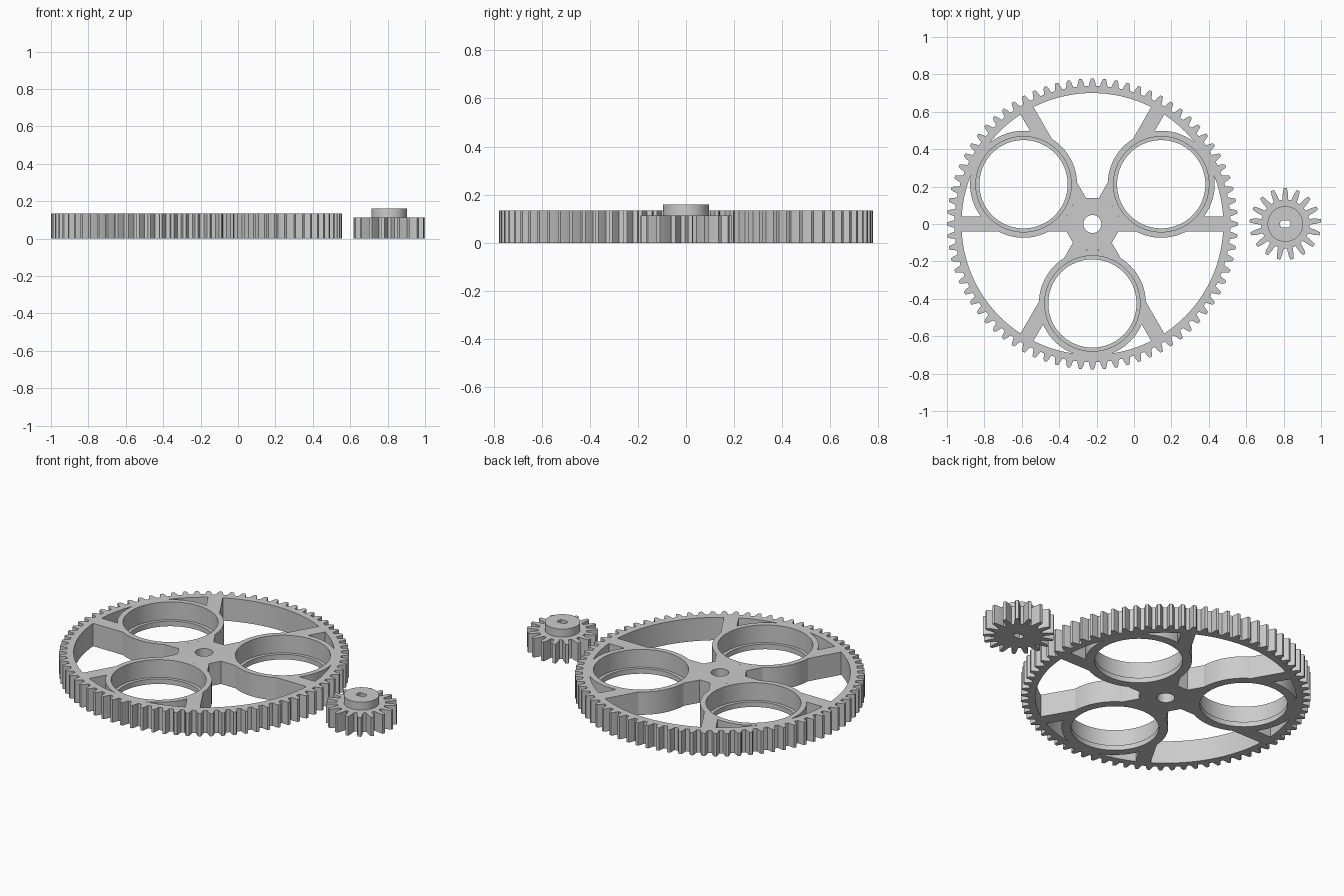
import bpy
import bmesh
from math import cos, sin, pi, radians

cube = bpy.data.objects.get("Cube")
if cube:
    bpy.data.objects.remove(cube, do_unlink=True)

grey = bpy.data.materials.new("light grey")
grey.use_nodes = True
COLOUR = (0.6, 0.6, 0.6, 1)
grey.diffuse_color = COLOUR
grey.node_tree.nodes["Principled BSDF"].inputs["Base Color"].default_value = COLOUR


def prism(name, outline, z0, z1):
    """Extrude a closed 2D outline between two heights."""
    bm = bmesh.new()
    base = bm.faces.new([bm.verts.new((x, y, z0)) for x, y in outline])
    top = bmesh.ops.extrude_face_region(bm, geom=[base])["geom"]
    verts = [v for v in top if isinstance(v, bmesh.types.BMVert)]
    bmesh.ops.translate(bm, vec=(0, 0, z1 - z0), verts=verts)
    bmesh.ops.recalc_face_normals(bm, faces=bm.faces[:])
    mesh = bpy.data.meshes.new(name)
    bm.to_mesh(mesh)
    bm.free()
    mesh.materials.append(grey)
    obj = bpy.data.objects.new(name, mesh)
    bpy.context.collection.objects.link(obj)
    return obj


def circle(r, cx=0, cy=0, n=96, turn=0):
    return [(cx + r * cos(2 * pi * i / n + turn), cy + r * sin(2 * pi * i / n + turn))
            for i in range(n)]


def bar(length, width, angle):
    c, s = cos(angle), sin(angle)
    corners = [(-1, -1), (1, -1), (1, 1), (-1, 1)]
    return [(x * length / 2 * c - y * width / 2 * s, x * length / 2 * s + y * width / 2 * c)
            for x, y in corners]


def teeth(count, root, tip, phase):
    """Gear outline: tapered flanks with softened tips."""
    mid = root + 0.6 * (tip - root)
    flank = [(-0.33, root), (-0.22, mid), (-0.12, tip), (0.12, tip), (0.22, mid), (0.33, root)]
    pts = []
    for i in range(count):
        for f, r in flank:
            a = phase + 2 * pi * (i + f) / count
            pts.append((r * cos(a), r * sin(a)))
    return pts


def combine(obj, tool, operation):
    mod = obj.modifiers.new("cut", "BOOLEAN")
    mod.operation, mod.solver, mod.object = operation, "EXACT", tool
    bpy.context.view_layer.update()
    graph = bpy.context.evaluated_depsgraph_get()
    mesh = bpy.data.meshes.new_from_object(obj.evaluated_get(graph))
    obj.modifiers.clear()
    obj.data = mesh
    bpy.data.objects.remove(tool, do_unlink=True)


def finish(obj, x):
    obj.location.x = x
    bpy.ops.object.select_all(action="DESELECT")
    obj.select_set(True)
    bpy.context.view_layer.objects.active = obj
    bpy.ops.object.shade_smooth_by_angle(angle=radians(15))


# Positions of the three ring-shaped openings around the wheel
rings = [(0.425 * cos(radians(a)), 0.425 * sin(radians(a))) for a in (30, 150, 270)]

# Window cutter: inner disc with spokes, rings and hub left out
windows = prism("window_cutter", circle(0.70, n=128), -0.1, 0.3)
for cx, cy in rings:
    combine(windows, prism("ring", circle(0.286, cx, cy), -0.2, 0.4), "DIFFERENCE")
for k in range(3):
    combine(windows, prism("spoke", bar(1.8, 0.08, k * pi / 3), -0.2, 0.4), "DIFFERENCE")
combine(windows, prism("hub", circle(0.14 / cos(pi / 6), n=6), -0.2, 0.4), "DIFFERENCE")

# Large wheel with stepped round openings and a central bore
wheel = prism("large_gear", teeth(76, 0.738, 0.7775, 0), 0, 0.135)
combine(wheel, windows, "DIFFERENCE")
for cx, cy in rings:
    combine(wheel, prism("opening", circle(0.236, cx, cy), -0.1, 0.3), "DIFFERENCE")
    combine(wheel, prism("step", circle(0.255, cx, cy), 0.03, 0.3), "DIFFERENCE")
combine(wheel, prism("bore", circle(0.048, n=48), -0.1, 0.3), "DIFFERENCE")
finish(wheel, -0.2225)

# Small pinion with raised collar and flat-sided shaft slot
pinion = prism("pinion_gear", teeth(17, 0.13, 0.1915, pi / 2), 0, 0.113)
combine(pinion, prism("collar", circle(0.095, n=64), 0.05, 0.16), "UNION")
slot = [(x, max(-0.018, min(0.018, y))) for x, y in circle(0.028, n=32, turn=pi / 32)]
combine(pinion, prism("slot", slot, -0.1, 0.3), "DIFFERENCE")
finish(pinion, 0.809)
